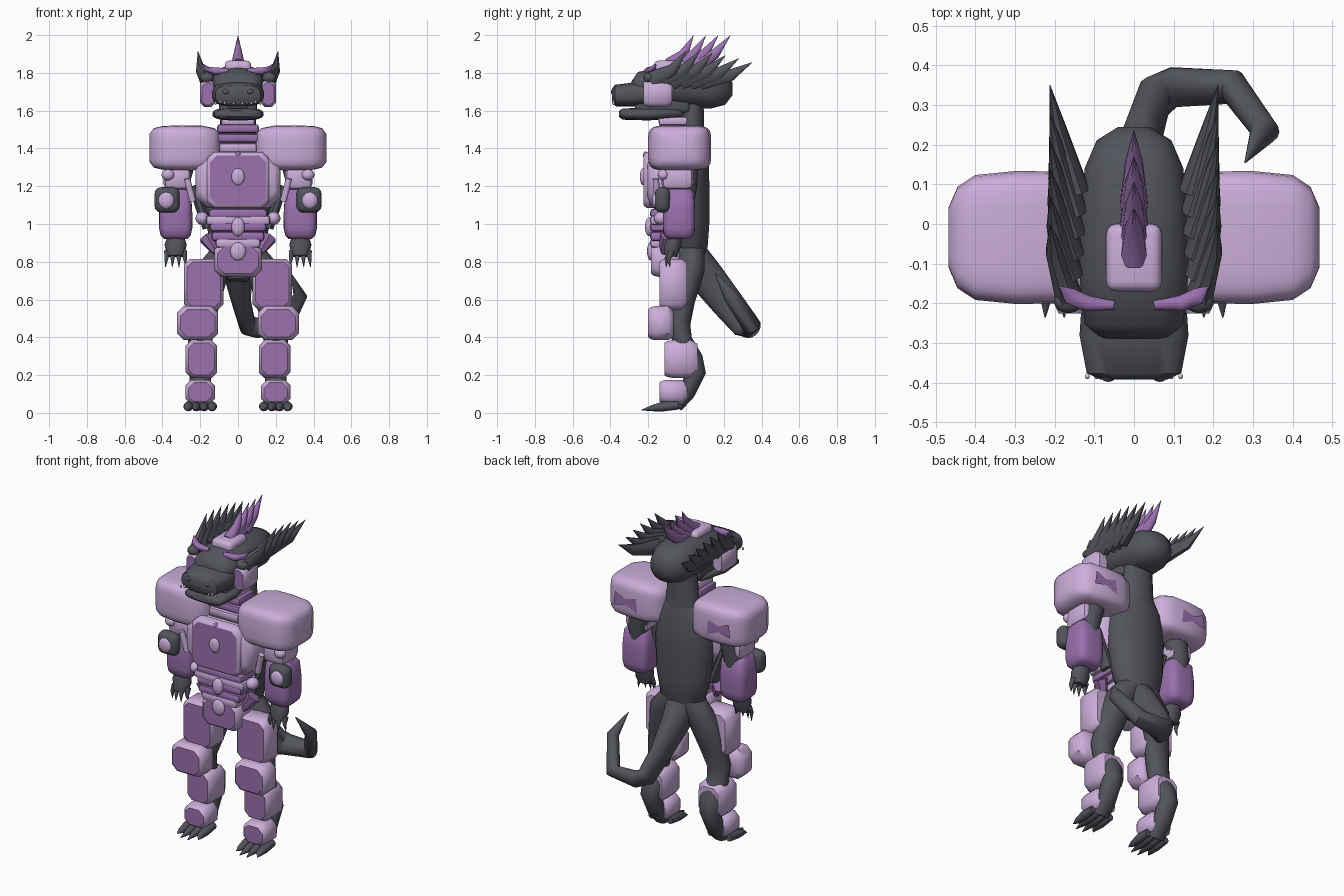
import bpy, bmesh, math
from mathutils import Vector

cube = bpy.data.objects.get("Cube")
if cube:
    bpy.data.objects.remove(cube, do_unlink=True)


def material(name, rgb):
    m = bpy.data.materials.new(name)
    m.use_nodes = True
    m.diffuse_color = (*rgb, 1)
    m.node_tree.nodes["Principled BSDF"].inputs["Base Color"].default_value = (*rgb, 1)
    return m


DARK = material("charcoal hide", (0.086, 0.09, 0.108))
LIGHT = material("lilac armour", (0.60, 0.42, 0.70))
PURPLE = material("violet armour", (0.325, 0.165, 0.43))
BONE = material("bone", (0.75, 0.70, 0.62))


def finish(name, bm, mats, angle=40):
    bmesh.ops.recalc_face_normals(bm, faces=bm.faces)
    me = bpy.data.meshes.new(name)
    bm.to_mesh(me)
    bm.free()
    for m in mats:
        me.materials.append(m)
    ob = bpy.data.objects.new(name, me)
    bpy.context.collection.objects.link(ob)
    bpy.ops.object.select_all(action='DESELECT')
    ob.select_set(True)
    bpy.context.view_layer.objects.active = ob
    bpy.ops.object.shade_smooth_by_angle(angle=math.radians(angle))
    return ob


def skin_rings(bm, rings):
    for a, b in zip(rings, rings[1:]):
        for i in range(len(a)):
            j = (i + 1) % len(a)
            bm.faces.new((a[i], a[j], b[j], b[i]))
    bm.faces.new(rings[0])
    return bm.faces.new(rings[-1])


def tube(name, pts, mat, sides=16, power=1.0):
    """Loft elliptical or squarish rings along a path of (x, y, z, width, depth)."""
    bm = bmesh.new()
    ps = [Vector(p[:3]) for p in pts]
    sideways = abs((ps[1] - ps[0]).normalized().x) > .95
    right, rings = Vector((0, 1, 0) if sideways else (1, 0, 0)), []
    for i, p in enumerate(pts):
        t = (ps[min(i + 1, len(ps) - 1)] - ps[max(i - 1, 0)]).normalized()
        right = (right - t * right.dot(t)).normalized()
        up = right.cross(t)
        ring = []
        for k in range(sides):
            a = math.tau * (k + .5) / sides
            c, s = math.cos(a), math.sin(a)
            c, s = math.copysign(abs(c) ** power, c), math.copysign(abs(s) ** power, s)
            ring.append(bm.verts.new(ps[i] + right * c * p[3] + up * s * p[4]))
        rings.append(ring)
    skin_rings(bm, rings)
    return finish(name, bm, [mat], 50)


def spike(name, base, tip, w, d, mat, bend=(0, 0, 0), sides=8):
    a, b = Vector(base), Vector(tip)
    mid = (a + b) / 2 + Vector(bend)
    return tube(name, [(*a, w, d), (*mid, w * .65, d * .65), (*b, .001, .001)], mat, sides)


def armour(name, x, y, z, corner=.03, rim=.014, panel=True):
    """Chamfered plate spanning the ranges x, y, z with an inset front panel."""
    bm = bmesh.new()
    cx, cz, hx, hz = (x[0] + x[1]) / 2, (z[0] + z[1]) / 2, (x[1] - x[0]) / 2, (z[1] - z[0]) / 2
    d = y[1] - y[0]
    rings = []
    for t, shrink in ((1, .6), (.8, 0), (.25, 0), (.08, .2), (0, .5)):
        ax, az, e = hx - shrink * corner, hz - shrink * corner, corner
        rim_pts = [(ax - e, -az), (ax, e - az), (ax, az - e), (ax - e, az),
                   (e - ax, az), (-ax, az - e), (-ax, e - az), (e - ax, -az)]
        rings.append([bm.verts.new((cx + u, y[0] + d * t, cz + v)) for u, v in rim_pts])
    front = skin_rings(bm, rings)
    if panel:
        bmesh.ops.inset_region(bm, faces=[front], thickness=rim, depth=.003)
        front.material_index = 1
    return finish(name, bm, [LIGHT, PURPLE], 45)


def block(name, x, y, z, bevel, mat, segments=3):
    bm = bmesh.new()
    bmesh.ops.create_cube(bm, size=1)
    for v in bm.verts:
        v.co = [r[0] + (c + .5) * (r[1] - r[0]) for r, c in zip((x, y, z), v.co)]
    bmesh.ops.bevel(bm, geom=list(bm.edges), offset=bevel, segments=segments, profile=.5, affect='EDGES')
    return finish(name, bm, [mat], 40)


def ball(name, loc, size, mat):
    bm = bmesh.new()
    bmesh.ops.create_uvsphere(bm, u_segments=16, v_segments=10, radius=1)
    for v in bm.verts:
        v.co = Vector(a * b for a, b in zip(v.co, size)) + Vector(loc)
    return finish(name, bm, [mat], 60)


def span(s, a, b):
    return tuple(sorted((s * a, s * b)))


# Body, neck and tail
tube("torso", [(0, .03, .80, .08, .06), (0, .03, .87, .14, .085), (0, .02, 1.0, .17, .105),
               (0, .01, 1.2, .185, .115), (0, .01, 1.36, .165, .11), (0, .02, 1.45, .11, .08)], DARK, 24)
tube("neck", [(0, .02, 1.36, .12, .09), (0, .03, 1.48, .1, .068), (0, .035, 1.68, .088, .058)], DARK, 20)
tube("pelvis", [(0, 0, .70, .05, .05), (0, .02, .78, .13, .08), (0, .02, .86, .14, .09), (0, .02, .92, .1, .06)], DARK)
tube("tail", [(0, .02, .84, .1, .09), (0, .1, .73, .075, .095), (.02, .22, .58, .05, .085),
              (.05, .315, .465, .045, .075), (.1, .345, .45, .045, .06), (.25, .345, .46, .042, .05),
              (.33, .235, .62, .035, .04), (.28, .155, .74, .002, .002)], DARK, 14)

# Skull, snout and jaw
tube("skull", [(0, -.285, 1.725, .09, .03), (0, -.25, 1.73, .125, .075), (0, -.13, 1.735, .14, .10),
               (0, .02, 1.73, .138, .115), (0, .14, 1.72, .125, .11), (0, .21, 1.715, .095, .085),
               (0, .245, 1.715, .04, .035)], DARK, 24, .85)
tube("snout", [(0, -.392, 1.68, .085, .035), (0, -.375, 1.68, .12, .057), (0, -.28, 1.685, .138, .064),
               (0, -.16, 1.70, .13, .07)], DARK, 24, .7)
tube("lower_jaw", [(0, -.355, 1.583, .09, .015), (0, -.335, 1.582, .125, .03), (0, -.2, 1.582, .135, .034),
                   (0, -.03, 1.59, .1, .03), (0, .0, 1.6, .05, .015)], DARK, 20, .7)
block("mouth", (-.1, .1), (-.27, .02), (1.59, 1.68), .02, DARK)
for i in range(11):
    x = (i - 5) * .0235
    ball("tooth", (x, -.384, 1.64 + .006 * (i % 2)), (.006, .007, .009), BONE)
for s in (1, -1):
    ball("nostril", (s * .065, -.382, 1.70), (.02, .016, .016), DARK)
    ball("eye", (s * .165, -.195, 1.775), (.037, .03, .028), DARK)
    armour("cheek_plate", span(s, .12, .20), (-.225, -.075), (1.62, 1.76), .02, .01)
    tube("brow", [(s * .05, -.205, 1.81, .012, .016), (s * .12, -.2, 1.81, .022, .02),
                  (s * .165, -.18, 1.82, .022, .015), (s * .185, -.16, 1.845, .004, .004)], PURPLE, 8)
    # Swept fin made of overlapping spikes
    for i in range(6):
        f = i / 5
        spike("fin_spike", (s * (.165 - .02 * f), -.18 + .26 * f, 1.76),
              (s * .212, .0 + .35 * f, 1.915 - .06 * f * f),
              .036, .052, DARK, (s * .012, .02, -.02))

# Crest
block("crest_plate", (-.07, .07), (-.17, .0), (1.80, 1.865), .025, LIGHT)
for i in range(4):
    spike("crest_spike", (0, -.085 + .045 * i, 1.84), (0, .04 + .065 * i, 1.998), .037, .045, PURPLE, (0, .01, -.02))

# Throat bands and collar
for z, w in ((1.405, .10), (1.455, .115), (1.505, .11), (1.545, .09)):
    block("throat_band", (-w, w), (-.145, .01), (z - .023, z + .023), .014, PURPLE if w > .1 else LIGHT, 2)
block("chest_hide", (-.12, .12), (-.14, .02), (1.33, 1.42), .03, DARK)

# Chest, belly bands and belt
armour("chest_plate", (-.225, .225), (-.205, .0), (1.085, 1.375), .06, panel=False)
armour("chest_panel", (-.165, .165), (-.225, -.15), (1.085, 1.38), .035, .005)
ball("chest_gem", (0, -.228, 1.25), (.035, .016, .045), LIGHT)
ball("chest_stud", (0, -.215, 1.365), (.015, .012, .02), PURPLE)
for z, w, m in ((1.055, .155, PURPLE), (1.02, .17, LIGHT), (.985, .15, PURPLE), (.935, .14, PURPLE), (.90, .12, LIGHT)):
    block("belly_band", (-w, w), (-.19, -.02), (z - .026, z + .026), .018, m, 2)
ball("belly_gem", (0, -.195, .985), (.035, .022, .05), LIGHT)
armour("belt_plate", (-.125, .125), (-.185, -.03), (.72, .90), .035, .01)
ball("belt_gem", (0, -.188, .855), (.042, .018, .048), LIGHT)

for s in (1, -1):
    # Waist details
    ball("waist_stud", (s * .19, -.13, 1.03), (.035, .04, .035), LIGHT)
    tube("chest_rod", [(s * .27, -.16, 1.24, .018, .018), (s * .24, -.15, 1.12, .018, .018)], LIGHT, 8)
    spike("hip_guard", (s * .17, -.09, .93), (s * .10, -.13, .82), .04, .05, PURPLE, sides=6)
    tube("side_strap", [(s * .24, -.05, 1.2, .025, .04), (s * .16, -.04, .98, .03, .04)], DARK, 8)

    # Shoulder guard with a painted bow shape on its back
    tube("shoulder_guard", [(s * x, -.034, 1.403, w, h) for x, w, h in
                            ((.095, .10, .075), (.125, .145, .105), (.19, .167, .118), (.30, .168, .12),
                             (.40, .158, .116), (.445, .128, .105), (.468, .075, .075))], LIGHT, 24, .38)
    bm = bmesh.new()
    bow = [(.235, 1.345), (.315, 1.38), (.395, 1.36), (.385, 1.445), (.32, 1.415), (.245, 1.435)]
    face = bm.faces.new([bm.verts.new((s * u, .137, v)) for u, v in bow])
    bmesh.ops.solidify(bm, geom=[face], thickness=.006)
    finish("shoulder_marking", bm, [PURPLE])

    # Arm
    tube("arm", [(s * .29, 0, 1.36, .075, .07), (s * .32, .0, 1.2, .06, .06),
                 (s * .33, -.04, .93, .045, .045)], DARK)
    block("upper_arm_guard", span(s, .25, .395), (-.13, .04), (1.18, 1.31), .035, LIGHT, 2)
    ball("arm_stud", (s * .37, -.12, 1.26), (.035, .03, .03), LIGHT)
    tube("forearm_guard", [(s * .33, -.037, z, w, d) for z, w, d in
                           ((1.185, .065, .065), (1.165, .08, .08), (1.08, .088, .086), (.98, .089, .086),
                            (.94, .08, .08), (.92, .06, .06))], PURPLE, 24, .5)
    block("elbow_pad", span(s, .31, .442), (-.165, -.085), (1.06, 1.195), .035, DARK)
    ball("elbow_gem", (s * .38, -.163, 1.125), (.042, .018, .044), LIGHT)

    # Hand and claws
    tube("hand", [(s * .33, -.05, .95, .04, .035), (s * .33, -.07, .89, .06, .045),
                  (s * .33, -.08, .83, .045, .035)], DARK, 12)
    for i in range(4):
        u = (i - 1.5) * .03
        spike("finger_claw", (s * .33 + u, -.075, .855), (s * .33 + u * 1.2, -.115 + .02 * abs(i - 1.5), .77),
              .017, .02, DARK, (0, -.012, .005))

    # Bent leg
    tube("leg", [(s * .06, .03, .86, .07, .07), (s * .13, .03, .76, .085, .07), (s * .17, -.01, .6, .08, .058),
                 (s * .20, -.035, .47, .07, .058), (s * .20, -.02, .38, .065, .055), (s * .195, .035, .28, .068, .058),
                 (s * .20, .055, .22, .06, .052), (s * .20, .0, .1, .055, .045), (s * .20, -.05, .03, .05, .03)], DARK)

    # Leg armour from thigh to ankle
    armour("thigh_plate", span(s, .078, .285), (-.14, .005), (.545, .815))
    armour("knee_plate", span(s, .105, .322), (-.2, -.065), (.385, .565), .035)
    armour("shin_plate", span(s, .11, .278), (-.115, .06), (.185, .385))
    armour("ankle_plate", span(s, .122, .278), (-.14, .005), (.045, .175))

    # Toes
    for i in range(4):
        u = s * .20 + (i - 1.5) * .042
        tube("toe", [(u, -.04, .04, .02, .022), (u, -.12, .034, .026, .026), (u, -.17, .026, .02, .018),
                     (u + (i - 1.5) * .006, -.2 - (i in (1, 2)) * .035, .015, .002, .002)], DARK, 10)
